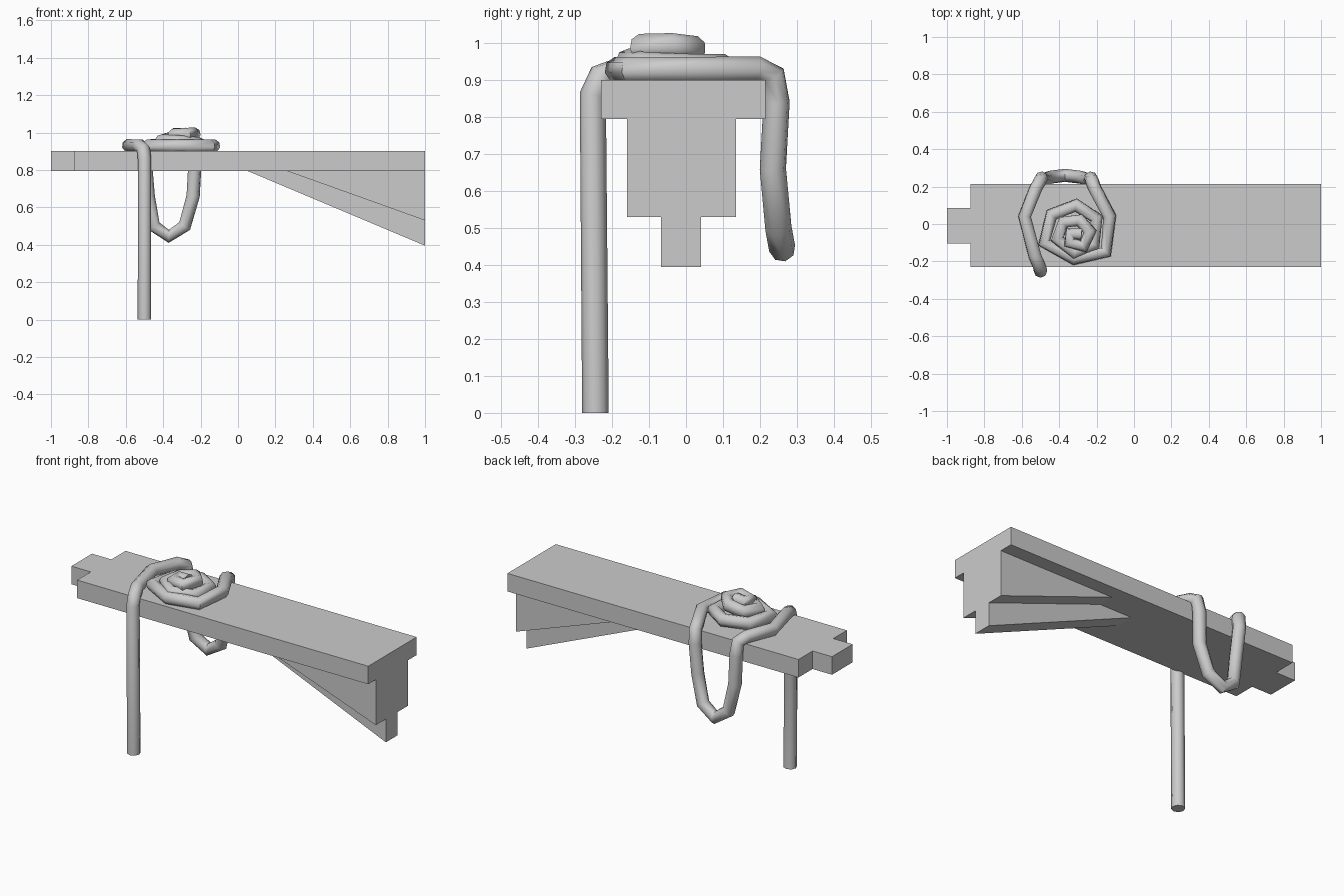
import bpy
import bmesh
from mathutils import Vector

cube = bpy.data.objects.get("Cube")
if cube:
    bpy.data.objects.remove(cube)

GREY = (0.6, 0.6, 0.6, 1)
grey = bpy.data.materials.new("plain grey")
grey.use_nodes = True
grey.diffuse_color = GREY
grey.node_tree.nodes["Principled BSDF"].inputs["Base Color"].default_value = GREY


def extrude_profile(name, points, direction):
    """Extrude a flat outline along a direction into a solid."""
    bm = bmesh.new()
    face = bm.faces.new([bm.verts.new(p) for p in points])
    result = bmesh.ops.extrude_face_region(bm, geom=[face], use_keep_orig=True)
    moved = [v for v in result["geom"] if isinstance(v, bmesh.types.BMVert)]
    bmesh.ops.translate(bm, verts=moved, vec=Vector(direction))
    bmesh.ops.recalc_face_normals(bm, faces=bm.faces)
    mesh = bpy.data.meshes.new(name)
    bm.to_mesh(mesh)
    bm.free()
    mesh.materials.append(grey)
    obj = bpy.data.objects.new(name, mesh)
    bpy.context.collection.objects.link(obj)
    return obj


# Plank with a narrow tab at one end
TOP, UNDER = 0.9, 0.795
outline = [(-1, -0.105), (-0.875, -0.105), (-0.875, -0.23), (1, -0.23),
           (1, 0.215), (-0.875, 0.215), (-0.875, 0.085), (-1, 0.085)]
extrude_profile("plank", [(x, y, UNDER) for x, y in outline], (0, 0, TOP - UNDER))

# Two nested wedge brackets under the other end
for name, x, z, y0, y1 in [("wide_bracket", 0.26, 0.53, -0.16, 0.135),
                           ("narrow_bracket", 0.05, 0.395, -0.068, 0.04)]:
    side = [(x, y0, UNDER), (1, y0, z), (1, y0, UNDER)]
    extrude_profile(name, side, (0, y1 - y0, 0))

# Rope: hanging end, over the plank, loop behind, then a rising coil
path = [(-0.5, -0.245, 0), (-0.5, -0.252, 0.86), (-0.505, -0.23, 0.91),
        (-0.53, -0.17, 0.93), (-0.585, 0.04, 0.93), (-0.525, 0.19, 0.93),
        (-0.5, 0.235, 0.91), (-0.495, 0.245, 0.84), (-0.48, 0.235, 0.66),
        (-0.45, 0.25, 0.5), (-0.37, 0.26, 0.445), (-0.285, 0.25, 0.5),
        (-0.24, 0.235, 0.66), (-0.23, 0.245, 0.84), (-0.225, 0.235, 0.91),
        (-0.21, 0.19, 0.93),
        (-0.13, 0.04, 0.928), (-0.15, -0.15, 0.928), (-0.32, -0.185, 0.928),
        (-0.48, -0.1, 0.928), (-0.44, 0.05, 0.93), (-0.31, 0.1, 0.935),
        (-0.2, 0.03, 0.935), (-0.215, -0.11, 0.94), (-0.32, -0.155, 0.95),
        (-0.41, -0.08, 0.955), (-0.375, 0.01, 0.965), (-0.29, 0.02, 0.985),
        (-0.235, -0.04, 0.992), (-0.27, -0.12, 0.99), (-0.345, -0.1, 0.985),
        (-0.34, -0.05, 0.988), (-0.28, -0.055, 0.99)]
curve = bpy.data.curves.new("rope", "CURVE")
curve.dimensions = "3D"
curve.bevel_depth = 0.036
curve.bevel_resolution = 2
curve.use_fill_caps = True
spline = curve.splines.new("POLY")
spline.points.add(len(path) - 1)
for point, co in zip(spline.points, path):
    point.co = (*co, 1)
curve.materials.append(grey)
rope = bpy.data.objects.new("rope", curve)
bpy.context.collection.objects.link(rope)

# Smooth the rope, keeping its cut ends crisp
bpy.ops.object.select_all(action="DESELECT")
rope.select_set(True)
bpy.context.view_layer.objects.active = rope
bpy.ops.object.convert(target="MESH")
bpy.ops.object.shade_smooth_by_angle(angle=1.0)
